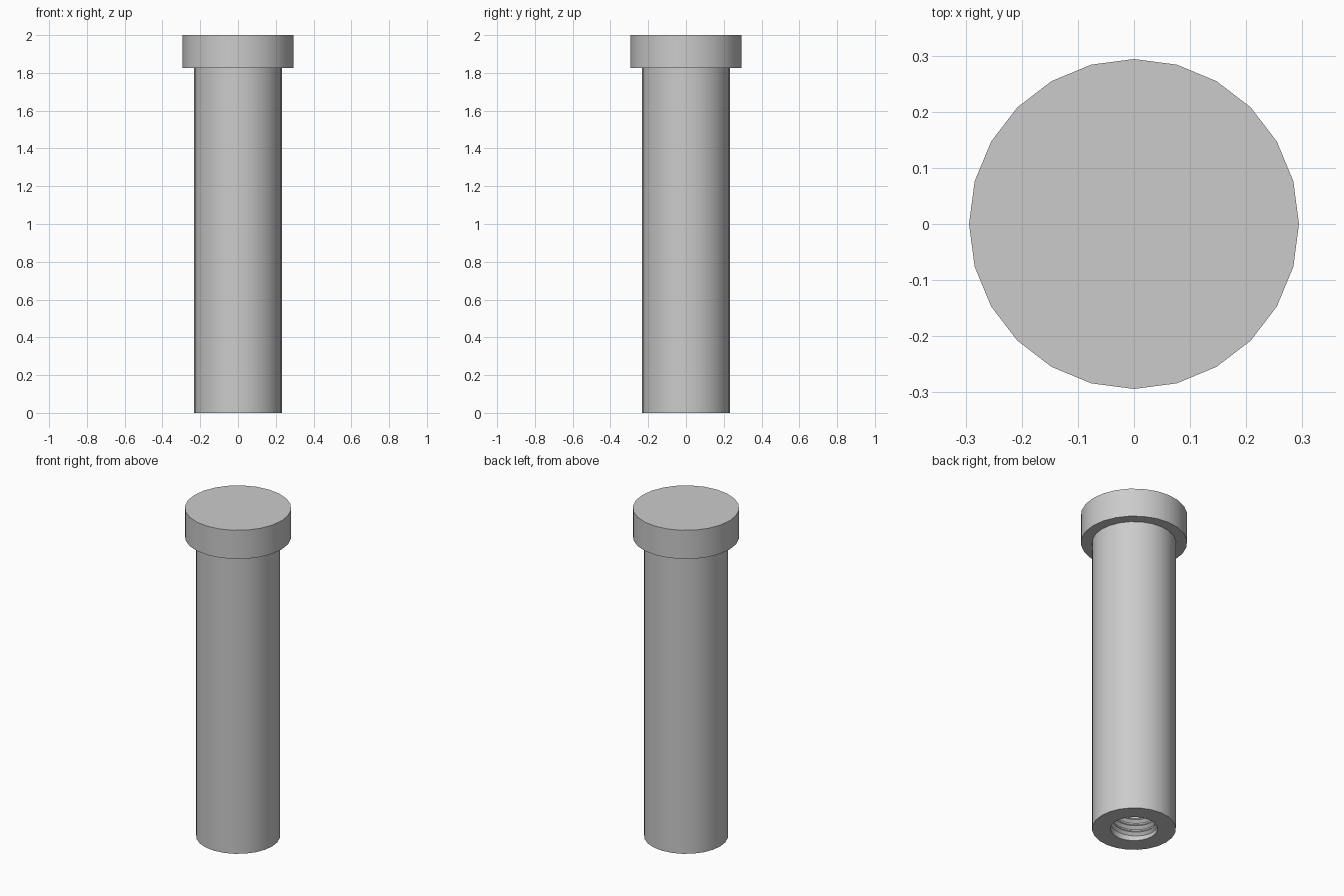
import bpy, bmesh
from math import pi, cos, sin, radians

SIDES = 24
HEAD_R, SHAFT_R, BORE_R, CREST_R = 0.294, 0.232, 0.13, 0.114
TOP, HEAD_Z, BORE_TOP, PITCH = 2.0, 1.825, 0.8, 0.04

cube = bpy.data.objects.get("Cube")
if cube:
    bpy.data.objects.remove(cube)

steel = bpy.data.materials.new("grey steel")
steel.use_nodes = True
color = (0.6, 0.6, 0.6, 1)
steel.diffuse_color = color
steel.node_tree.nodes["Principled BSDF"].inputs["Base Color"].default_value = color


def finish(name, bm):
    """Turn a bmesh into a smooth-shaded object with sharp edges kept."""
    bmesh.ops.recalc_face_normals(bm, faces=bm.faces)
    mesh = bpy.data.meshes.new(name)
    bm.to_mesh(mesh)
    bm.free()
    mesh.materials.append(steel)
    obj = bpy.data.objects.new(name, mesh)
    bpy.context.collection.objects.link(obj)
    bpy.ops.object.select_all(action='DESELECT')
    obj.select_set(True)
    bpy.context.view_layer.objects.active = obj
    bpy.ops.object.shade_smooth_by_angle(angle=radians(30))
    return obj


def lathe(name, profile):
    """Revolve (radius, height) points about the z axis."""
    bm = bmesh.new()
    verts = [bm.verts.new((r, 0, z)) for r, z in profile]
    edges = [bm.edges.new(pair) for pair in zip(verts, verts[1:])]
    bmesh.ops.spin(bm, geom=verts + edges, cent=(0, 0, 0), axis=(0, 0, 1),
                   angle=2 * pi, steps=SIDES)
    bmesh.ops.remove_doubles(bm, verts=bm.verts, dist=0.0001)
    return finish(name, bm)


# Flat round head
lathe("head", [(0, TOP), (HEAD_R, TOP), (HEAD_R, HEAD_Z), (0, HEAD_Z)])

# Shaft with a blind bore opening at the bottom
lathe("shaft", [(0, HEAD_Z), (SHAFT_R, HEAD_Z), (SHAFT_R, 0), (BORE_R, 0),
                (BORE_R, BORE_TOP), (0, BORE_TOP)])

# Helical thread ridge inside the bore
bm = bmesh.new()
section = [(BORE_R + 0.002, -PITCH * 0.45), (CREST_R, 0),
           (BORE_R + 0.002, PITCH * 0.45)]
turns = int(BORE_TOP / PITCH) - 2
rings = []
for i in range(turns * SIDES + 1):
    a = 2 * pi * i / SIDES
    z = PITCH * (0.5 + i / SIDES)
    rings.append([bm.verts.new((r * cos(a), r * sin(a), z + dz))
                  for r, dz in section])
for low, high in zip(rings, rings[1:]):
    for k in range(3):
        n = (k + 1) % 3
        bm.faces.new((low[k], low[n], high[n], high[k]))
bm.faces.new(rings[0])
bm.faces.new(rings[-1])
finish("inner_thread", bm)
